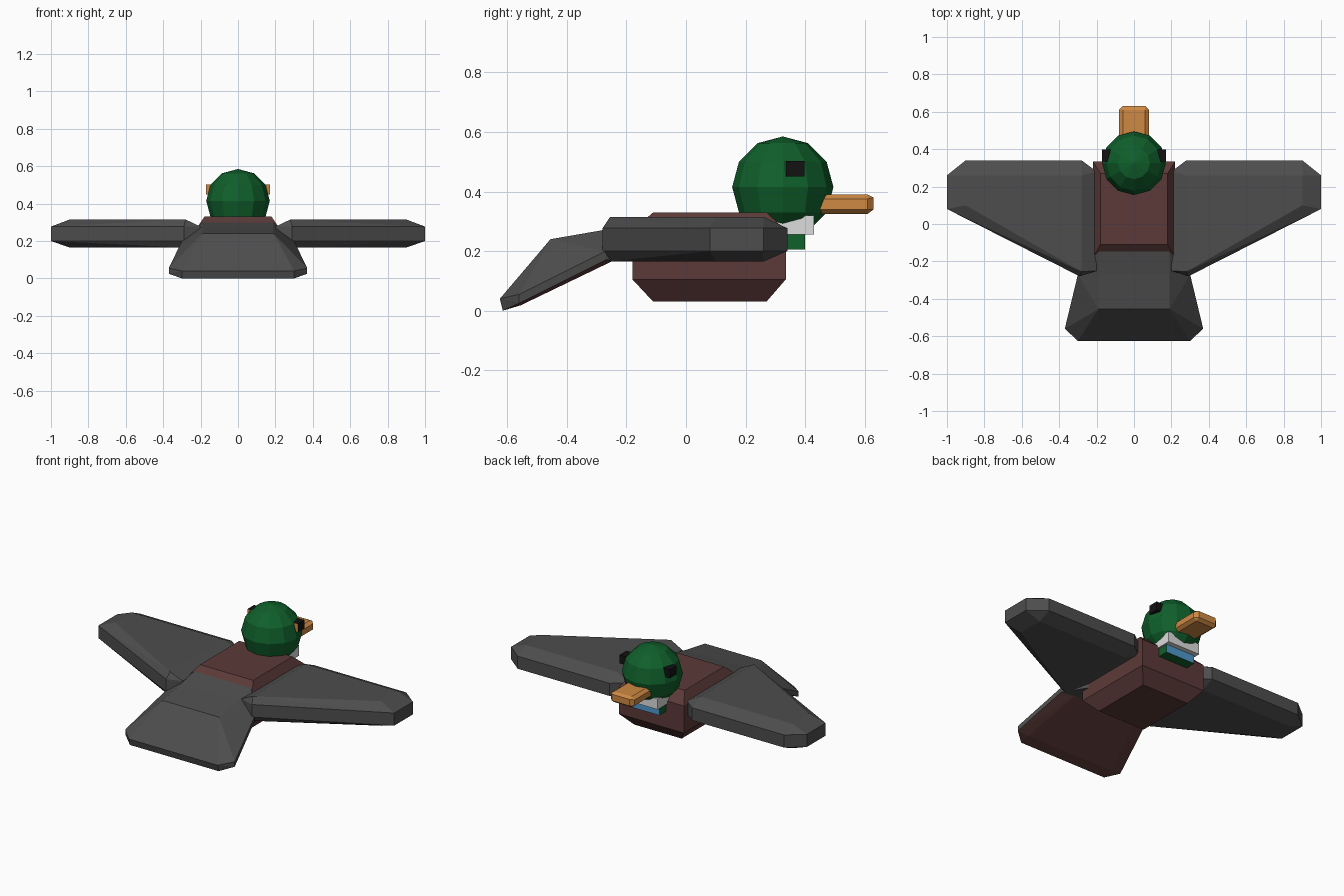
import bpy, bmesh, math
from mathutils import Vector

if "Cube" in bpy.data.objects:
    bpy.data.objects.remove(bpy.data.objects["Cube"])


def material(name, rgb):
    m = bpy.data.materials.new(name)
    m.diffuse_color = (*rgb, 1)
    m.use_nodes = True
    m.node_tree.nodes["Principled BSDF"].inputs["Base Color"].default_value = m.diffuse_color
    return m


GREEN = material("head green", (0.005, 0.115, 0.024))
GREY = material("feather grey", (0.075, 0.075, 0.075))
BROWN = material("breast brown", (0.105, 0.042, 0.040))
ORANGE = material("beak orange", (0.62, 0.25, 0.055))
WHITE = material("collar white", (0.72, 0.72, 0.72))
BLUE = material("throat blue", (0.08, 0.32, 0.62))
BLACK = material("eye black", (0.006, 0.006, 0.006))


def finish(name, bm, mats, rule=None):
    """Make an object; rule(face) picks the material slot."""
    bmesh.ops.recalc_face_normals(bm, faces=bm.faces)
    bm.normal_update()
    if rule:
        for f in bm.faces:
            f.material_index = rule(f)
    me = bpy.data.meshes.new(name)
    bm.to_mesh(me)
    bm.free()
    for m in mats:
        me.materials.append(m)
    ob = bpy.data.objects.new(name, me)
    bpy.context.collection.objects.link(ob)
    return ob


def hull(name, points, mats, rule=None, sides=(1,)):
    """Faceted solid around points; sides=(1, -1) mirrors them across x."""
    bm = bmesh.new()
    for s in sides:
        for x, y, z in points:
            bm.verts.new((s * x, y, z))
    res = bmesh.ops.convex_hull(bm, input=bm.verts)
    loose = {g for g in res["geom_interior"] + res["geom_unused"]
             if isinstance(g, bmesh.types.BMVert) and not g.link_faces}
    bmesh.ops.delete(bm, geom=list(loose), context='VERTS')
    bmesh.ops.dissolve_limit(bm, angle_limit=math.radians(2),
                             verts=bm.verts, edges=bm.edges)
    return finish(name, bm, mats, rule)


def levels(rows):
    """Corner points of stacked rectangles: half width, y min, y max, z."""
    return [(w, y, z) for w, y0, y1, z in rows for y in (y0, y1)]


BOTH = (1, -1)

# Body: chamfered block
hull("body", levels([(0.16, -0.11, 0.27, 0.03), (0.22, -0.18, 0.335, 0.105),
                     (0.22, -0.18, 0.335, 0.27), (0.18, -0.11, 0.27, 0.33)]),
     [BROWN], sides=BOTH)

# Tail root and drooping fan with a brown underside
joint = [(0.19, -0.27, 0.272), (0.30, -0.27, 0.20), (0.30, -0.27, 0.17),
         (0.22, -0.25, 0.165)]
hull("tail_root", joint + [(0.19, -0.12, 0.305), (0.215, -0.12, 0.27),
                           (0.215, -0.12, 0.165)], [GREY], sides=BOTH)
hull("tail_fan", joint + [(0.19, -0.455, 0.24), (0.37, -0.56, 0.055),
                          (0.37, -0.56, 0.025), (0.30, -0.555, 0.018),
                          (0.30, -0.625, 0.04), (0.30, -0.615, 0.0)],
     [GREY, BROWN],
     lambda f: int(f.normal.z < -0.8 and f.calc_center_median().y < -0.3),
     sides=BOTH)

# Wings: flat slabs with chamfered rims
rim = [(0.20, 0.28), (0.28, 0.34), (0.90, 0.34), (1.0, 0.26), (1.0, 0.08),
       (0.29, -0.28), (0.20, -0.25)]
flat = [(0.28, 0.26), (0.90, 0.26), (0.90, 0.10), (0.28, -0.255)]
wing_points = ([(x, y, z) for x, y in rim for z in (0.20, 0.277)]
               + [(x, y, z) for x, y in flat for z in (0.165, 0.315)])
for side, s in (("right", 1), ("left", -1)):
    hull(side + "_wing", wing_points, [GREY], sides=(s,))

# Neck with blue throat, then pale collar
hull("neck", levels([(0.10, 0.24, 0.40, 0.205), (0.10, 0.24, 0.40, 0.30)]),
     [GREEN, BLUE], lambda f: int(f.normal.y > 0.8), sides=BOTH)
hull("collar", levels([(0.08, 0.25, 0.40, 0.255), (0.11, 0.23, 0.43, 0.255),
                       (0.11, 0.23, 0.43, 0.32)]), [WHITE], sides=BOTH)

# Head: low-poly ball
bm = bmesh.new()
bmesh.ops.create_uvsphere(bm, u_segments=12, v_segments=6, radius=0.17)
bmesh.ops.translate(bm, verts=bm.verts, vec=Vector((0, 0.325, 0.415)))
finish("head", bm, [GREEN])

# Beak: chamfered bar, narrower on top and at the tip
hull("beak", levels([(0.06, 0.45, 0.61, 0.325), (0.08, 0.45, 0.61, 0.34),
                     (0.08, 0.45, 0.61, 0.375), (0.06, 0.45, 0.61, 0.39),
                     (0.06, 0.45, 0.63, 0.34), (0.06, 0.45, 0.63, 0.38)]),
     [ORANGE], sides=BOTH)

# Eyes: black blocks with orange rear faces
eye = [(x, y, z) for x, y0 in ((0.12, 0.33), (0.17, 0.335))
       for y in (y0, 0.398) for z in (0.45, 0.503)]
for side, s in (("right", 1), ("left", -1)):
    hull(side + "_eye", eye, [BLACK, ORANGE],
         lambda f: int(f.normal.y < -0.8), sides=(s,))
